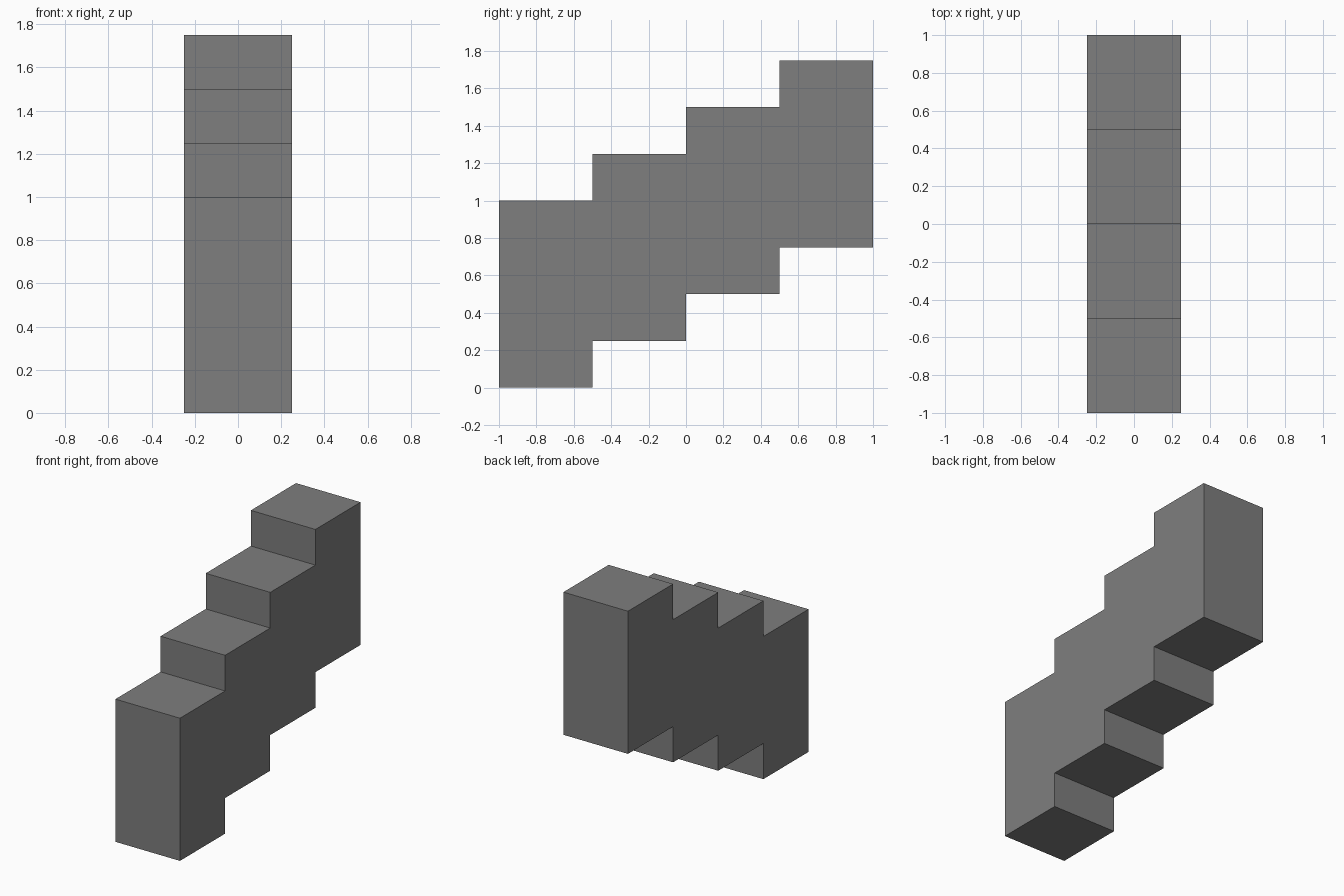
import bpy, bmesh

if "Cube" in bpy.data.objects:
    bpy.data.objects.remove(bpy.data.objects["Cube"])

WIDTH, STEPS, RUN, RISE, DEPTH = 0.5, 4, 0.5, 0.25, 1.0

# Stepped side profile (y, z): underside going up, then the treads coming back down
lower = []
for i in range(STEPS):
    y, z = -1 + i * RUN, i * RISE
    lower += [(y, z), (y + RUN, z)]
profile = lower + [(y, z + DEPTH) for y, z in reversed(lower)]

# Extrude the profile across the width
bm = bmesh.new()
side = bm.faces.new([bm.verts.new((-WIDTH / 2, y, z)) for y, z in profile])
result = bmesh.ops.extrude_face_region(bm, geom=[side], use_keep_orig=True)
moved = [g for g in result["geom"] if isinstance(g, bmesh.types.BMVert)]
bmesh.ops.translate(bm, verts=moved, vec=(WIDTH, 0, 0))
bmesh.ops.recalc_face_normals(bm, faces=bm.faces)

mesh = bpy.data.meshes.new("stair_flight")
bm.to_mesh(mesh)
bm.free()
stairs = bpy.data.objects.new("stair_flight", mesh)
bpy.context.collection.objects.link(stairs)

# Dark grey stone
stone = bpy.data.materials.new("dark_grey")
stone.diffuse_color = (0.21, 0.21, 0.21, 1)
stone.use_nodes = True
stone.node_tree.nodes["Principled BSDF"].inputs["Base Color"].default_value = stone.diffuse_color
mesh.materials.append(stone)
